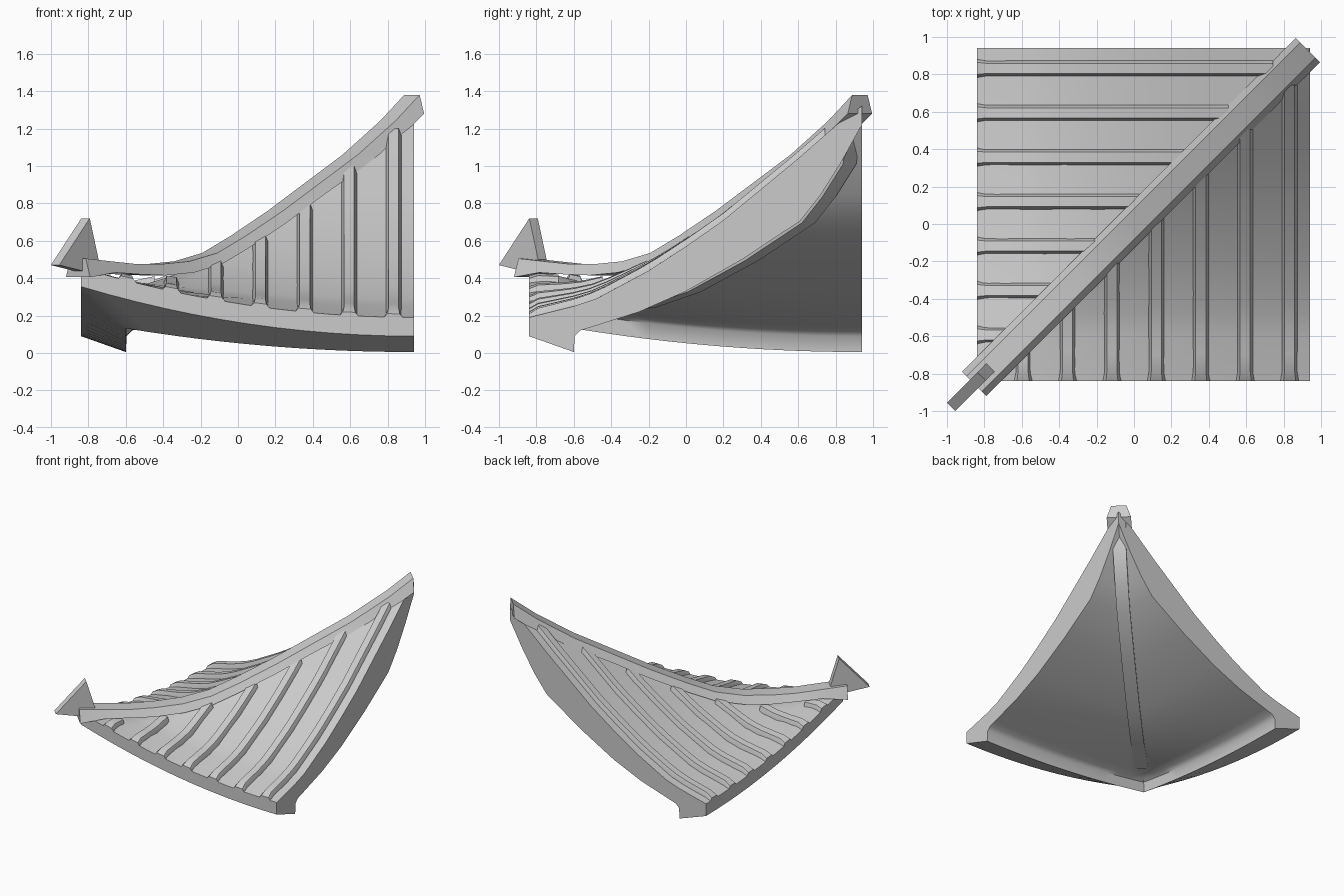
import bpy, bmesh, math
from mathutils import Vector

if "Cube" in bpy.data.objects:
    bpy.data.objects.remove(bpy.data.objects["Cube"])

grey = bpy.data.materials.new("roof_grey")
grey.use_nodes = True
grey.diffuse_color = (0.6, 0.6, 0.6, 1)
grey.node_tree.nodes["Principled BSDF"].inputs["Base Color"].default_value = (0.6, 0.6, 0.6, 1)

EAVE, END = -0.84, 0.94
# roof profile heights against distance from the eave
TOP = [(EAVE, .19), (-.6, .25), (-.48, .29), (-.2, .44), (0, .57), (.2, .71),
       (.4, .875), (.6, 1.04), (.8, 1.215), (END, 1.32)]
UNDER = [(END, 1.22), (.83, 1.02), (.72, .845), (.61, .705), (.3, .5), (0, .33), (-.25, .22),
         (-.5, .14), (-.565, .12), (-.595, .09), (-.6, .005), (EAVE, .09)]
# hip ridge along the diagonal: position, crest height, depth
CREST = [(-.855, .505, .1), (-.72, .49, .06), (-.58, .475, .055), (-.45, .475, .06),
         (-.3, .49, .06), (-.15, .535, .06), (0, .625, .06), (.2, .76, .06),
         (.4, .91, .06), (.6, 1.06, .07), (.8, 1.24, .09), (.93, 1.38, .1)]


def height(profile, y):
    for (a, za), (b, zb) in zip(profile, profile[1:]):
        if y <= b:
            return za + (zb - za) * (y - a) / (b - a)
    return profile[-1][1]


def lift(x, y):
    # upward sweep of the eaves toward the corner
    return .265 * (max(0, .35 - y) / 1.19) ** 2 * ((END - x) / 1.78) ** 2


def flip(p):
    return Vector((p[1], p[0], p[2]))


def add_loft(bm, rings, cap_start=True, cap_end=True):
    vs = [[bm.verts.new(p) for p in ring] for ring in rings]
    n = len(rings[0])
    for a, b in zip(vs, vs[1:]):
        for i in range(n):
            k = (i + 1) % n
            bm.faces.new((a[i], a[k], b[k], b[i]))
    if cap_start:
        bm.faces.new(vs[0])
    if cap_end:
        bm.faces.new(vs[-1])


def finish(name, bm, angle=30):
    bmesh.ops.remove_doubles(bm, verts=bm.verts, dist=.0005)
    bmesh.ops.dissolve_degenerate(bm, edges=bm.edges, dist=.0005)
    bmesh.ops.recalc_face_normals(bm, faces=bm.faces)
    me = bpy.data.meshes.new(name)
    bm.to_mesh(me)
    bm.free()
    me.materials.append(grey)
    ob = bpy.data.objects.new(name, me)
    bpy.context.collection.objects.link(ob)
    bpy.ops.object.select_all(action='DESELECT')
    ob.select_set(True)
    bpy.context.view_layer.objects.active = ob
    bpy.ops.object.shade_smooth_by_angle(angle=math.radians(angle))


# roof slab: two mitred halves meeting on the diagonal
bm = bmesh.new()
COLS = 12
rings = []
for j in range(COLS + 1):
    ring = []
    for y, z in TOP + UNDER:
        x = y + (END - y) * j / COLS
        ring.append(Vector((x, y, z + lift(x, y))))
    rings.append(ring)
add_loft(bm, rings, cap_start=False)
add_loft(bm, [[flip(p) for p in r] for r in rings], cap_start=False)
finish("roof_slab", bm, 46)

# raised tile ribs running up each slope, with sloped flared feet
bm = bmesh.new()
SECTION = [(-.042, -.03), (-.041, 0), (-.027, .037), (.027, .037), (.041, 0), (.042, -.03)]
for k in range(7):
    cx = .832 - .2375 * k
    stop = cx - .09
    foot = EAVE + .05
    steps = max(2, int((stop - foot) / .09))
    path = [EAVE] + [foot + (stop - foot) * i / steps for i in range(steps + 1)]
    rings = []
    for y in path:
        wide, tall = (1.2, .5) if y == EAVE else (1, 1)
        z = height(TOP, y)
        rings.append([Vector((cx + dx * wide, y, z + lift(cx + dx, y) + dz * tall))
                      for dx, dz in SECTION])
    add_loft(bm, rings)
    add_loft(bm, [[flip(p) for p in r] for r in rings])
finish("tile_ribs", bm)


def diagonal(u, side, z):
    # point on the diagonal plane, shifted sideways
    s = side / math.sqrt(2)
    return Vector((u + s, u - s, z))


# hip ridge beam along the diagonal
bm = bmesh.new()
BEAM = [(-.092, -1), (-.058, 0), (.058, 0), (.092, -1)]
add_loft(bm, [[diagonal(u, s, z + d * depth) for s, d in BEAM] for u, z, depth in CREST])
finish("hip_ridge", bm)

# slim rafter under the diagonal, just proud of the slab's underside
bm = bmesh.new()
rings = []
for y, z in UNDER[:8]:
    u = min(y + .045, .905)
    z += lift(y, y) - .01
    rings.append([diagonal(u, s, z + dz) for s, dz in
                  ((-.05, .07), (.05, .07), (.05, 0), (-.05, 0))])
add_loft(bm, rings)
finish("hip_rafter", bm)

# upturned finial plate at the corner
bm = bmesh.new()
PLATE = [(-.978, .47), (-.815, .72), (-.768, .5), (-.82, .43)]
add_loft(bm, [[diagonal(u, s, z) for u, z in PLATE] for s in (-.032, .032)])
finish("corner_finial", bm)
